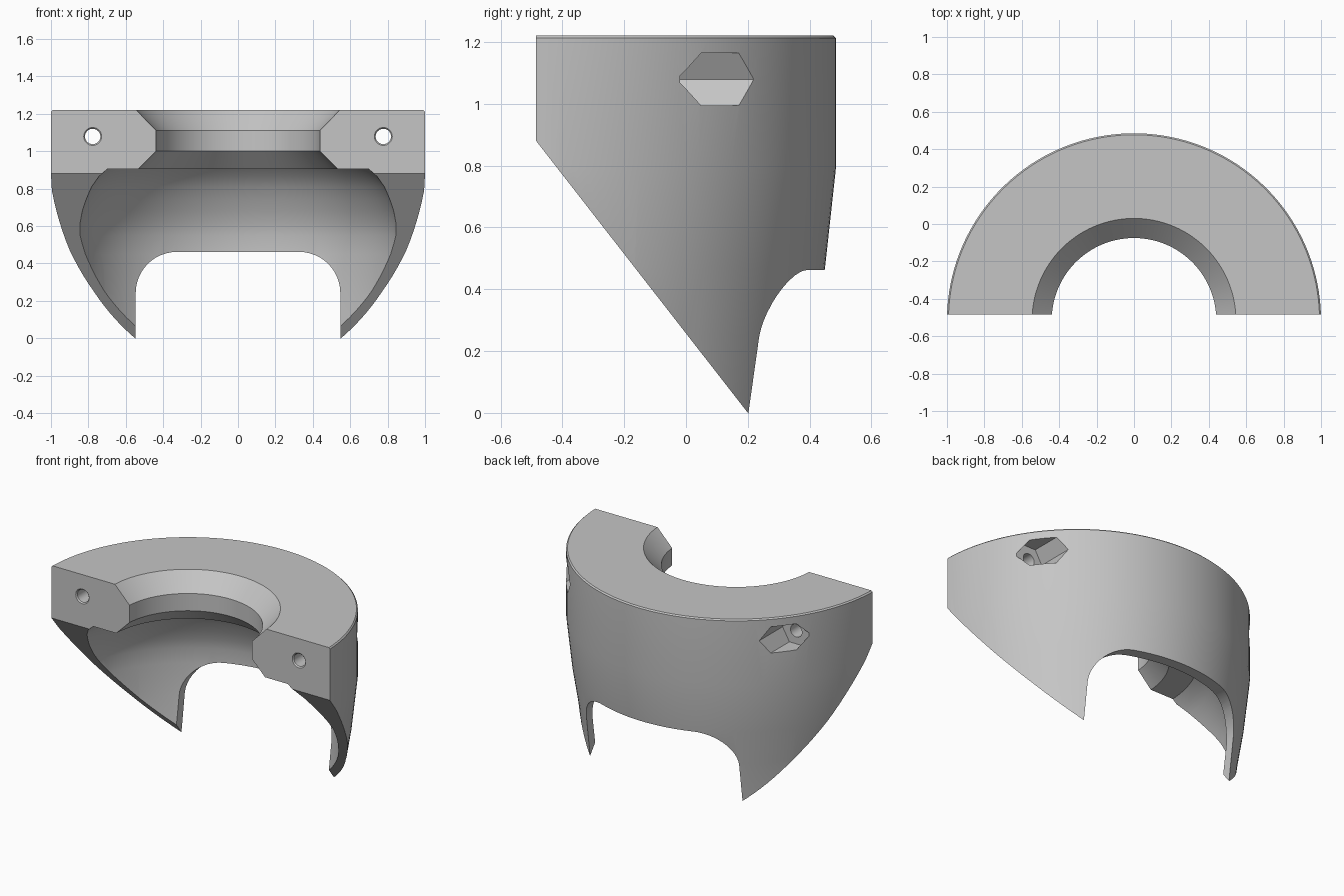
import bpy, bmesh, math
from mathutils import Matrix, Vector

cube = bpy.data.objects.get("Cube")
if cube:
    bpy.data.objects.remove(cube, do_unlink=True)

AXIS_Y = -0.515    # centre of the round body
FRONT_Y = -0.485   # flat mating face

grey = bpy.data.materials.new("plain grey")
grey.use_nodes = True
colour = (0.56, 0.56, 0.56, 1)
grey.diffuse_color = colour
grey.node_tree.nodes["Principled BSDF"].inputs["Base Color"].default_value = colour


def finish(bm, name):
    bmesh.ops.recalc_face_normals(bm, faces=bm.faces)
    mesh = bpy.data.meshes.new(name)
    bm.to_mesh(mesh)
    bm.free()
    mesh.materials.append(grey)
    obj = bpy.data.objects.new(name, mesh)
    bpy.context.collection.objects.link(obj)
    return obj


def lathe(name, profile, steps):
    """Closed (radius, z) outline spun around the body axis."""
    bm = bmesh.new()
    rings = []
    for i in range(steps):
        a = 2 * math.pi * (i + 0.5) / steps
        rings.append([bm.verts.new((r * math.cos(a), AXIS_Y + r * math.sin(a), z))
                      for r, z in profile])
    n = len(profile)
    for i in range(steps):
        a, b = rings[i], rings[(i + 1) % steps]
        for j in range(n):
            k = (j + 1) % n
            bm.faces.new((a[j], b[j], b[k], a[k]))
    return finish(bm, name)


def prism(name, points, direction):
    """Flat outline pushed along a direction."""
    bm = bmesh.new()
    face = bm.faces.new([bm.verts.new(p) for p in points])
    top = bmesh.ops.extrude_face_region(bm, geom=[face])
    bmesh.ops.translate(bm, vec=Vector(direction),
                        verts=[v for v in top["geom"] if isinstance(v, bmesh.types.BMVert)])
    return finish(bm, name)


def stepped_rod(name, x, z, sections, sides):
    """Bar along y through (y, radius) sections, with a corner pointing sideways."""
    bm = bmesh.new()
    rings = []
    for y, r in sections:
        angles = [2 * math.pi * i / sides for i in range(sides)]
        rings.append([bm.verts.new((x + r * math.cos(a), y, z + r * math.sin(a)))
                      for a in angles])
    for a, b in zip(rings, rings[1:]):
        for i in range(sides):
            k = (i + 1) % sides
            bm.faces.new((a[i], a[k], b[k], b[i]))
    bm.faces.new(rings[0])
    bm.faces.new(rings[-1])
    return finish(bm, name)


# Body outline: tapered shell, bevelled rim, narrow neck, domed cavity
outer = [(0.89, -0.1), (0.902, 0), (0.93, 0.25), (0.965, 0.47), (1.0, 0.79),
         (1.0, 1.212), (0.992, 1.22)]
neck = [(0.545, 1.22), (0.44, 1.112), (0.44, 1.0), (0.535, 0.905)]
cavity = [(0.70, 0.905), (0.745, 0.865), (0.787, 0.81), (0.822, 0.745), (0.853, 0.68),
          (0.877, 0.615), (0.892, 0.55), (0.894, 0.45), (0.883, 0.25), (0.863, 0.08),
          (0.843, -0.1)]
body = lathe("half_collar_body", outer + neck + cavity, 144)

# Flat front and sloping lower cut
cutters = [prism("front_cutter",
                 [(-2, y, z) for y, z in [(-2, -0.2), (0.356, -0.2), (FRONT_Y, 0.88),
                                          (FRONT_Y, 2), (-2, 2)]], (4, 0, 0))]

# Rear slot with rounded upper corners
half, top, radius = 0.547, 0.462, 0.22
right = [(half - radius + radius * math.cos(a), top - radius + radius * math.sin(a))
         for a in [math.pi / 2 * i / 12 for i in range(13)]]
outline = [(half, -0.3)] + right
outline += [(-x, z) for x, z in reversed(outline)]
cutters.append(prism("slot_cutter", [(x, -0.1, z) for x, z in outline], (0, 1.5, 0)))

# Hexagonal nut pockets, then bolt holes with eased rims right through
for side, label in ((1, "left"), (-1, "right")):
    x, z = side * 0.777, 1.079
    cutters.append(stepped_rod(label + "_nut_cutter", x, z, [(-0.02, 0.098), (0.6, 0.098)], 6))
    cutters.append(stepped_rod(label + "_hole_cutter", x, z,
                               [(FRONT_Y - 0.01, 0.058), (FRONT_Y + 0.007, 0.041),
                                (0.7, 0.041)], 32))

# Apply the cuts and remove the helpers
bpy.ops.object.select_all(action='DESELECT')
bpy.context.view_layer.objects.active = body
body.select_set(True)
for cutter in cutters:
    cutter.hide_render = True
    mod = body.modifiers.new(cutter.name, 'BOOLEAN')
    mod.operation = 'DIFFERENCE'
    mod.solver = 'EXACT'
    mod.object = cutter
    bpy.ops.object.modifier_apply(modifier=mod.name)
    bpy.data.objects.remove(cutter, do_unlink=True)

bpy.ops.object.shade_smooth_by_angle(angle=math.radians(25))
